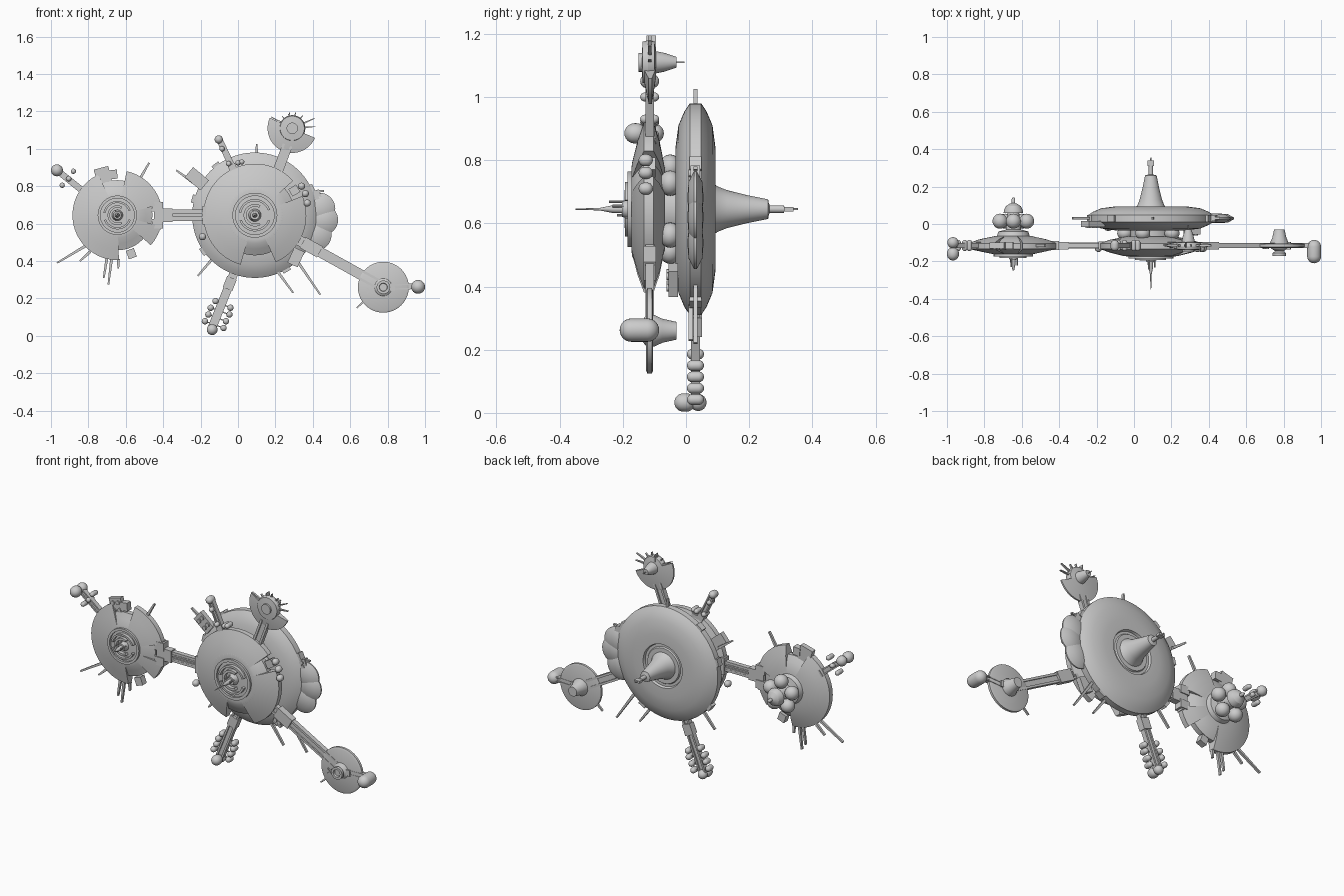
import bpy, bmesh
from math import cos, sin, pi, radians, atan2, hypot
from mathutils import Matrix, Vector

if "Cube" in bpy.data.objects:
    bpy.data.objects.remove(bpy.data.objects["Cube"])


def finish(name, bm, angle=30):
    bmesh.ops.recalc_face_normals(bm, faces=bm.faces)
    me = bpy.data.meshes.new(name)
    bm.to_mesh(me)
    bm.free()
    ob = bpy.data.objects.new(name, me)
    bpy.context.collection.objects.link(ob)
    bpy.ops.object.select_all(action='DESELECT')
    ob.select_set(True)
    bpy.context.view_layer.objects.active = ob
    bpy.ops.object.shade_smooth_by_angle(angle=radians(angle))
    return ob


def lathe(name, prof, x, z, a0=0, a1=360, steps=64):
    """Turn (radius, y) points about a y-axis at (x, z); partial sweeps get end caps."""
    bm = bmesh.new()
    full = a1 - a0 >= 360
    n = max(3, round(steps * (a1 - a0) / 360))
    rows = []
    for i in range(n if full else n + 1):
        a = radians(a0 + (a1 - a0) * i / n)
        rows.append([bm.verts.new((x + r * cos(a), y, z + r * sin(a))) for r, y in prof])
    for i in range(n):
        p, q = rows[i], rows[(i + 1) % len(rows)]
        for k in range(len(prof) - 1):
            bm.faces.new((p[k], p[k + 1], q[k + 1], q[k]))
    if not full:
        bm.faces.new(rows[0])
        bm.faces.new(rows[-1])
    bmesh.ops.remove_doubles(bm, verts=bm.verts, dist=1e-5)
    return finish(name, bm)


def beam(name, a, b, w, d, y, w2=None):
    """Box running from a to b in the xz plane, width w (to w2), depth d about y."""
    bm = bmesh.new()
    L = hypot(b[0] - a[0], b[1] - a[1])
    bmesh.ops.create_cube(bm, size=1)
    for v in bm.verts:
        wide = w if v.co.x < 0 or w2 is None else w2
        v.co = Vector(((v.co.x + .5) * L, v.co.y * d, v.co.z * wide))
    rot = Matrix.Rotation(-atan2(b[1] - a[1], b[0] - a[0]), 4, 'Y')
    bm.transform(Matrix.Translation((a[0], y, a[1])) @ rot)
    return finish(name, bm)


def capsule(name, x, z, r, y0, y1):
    """Pod with round ends spanning y0..y1."""
    arc = [i * pi / 12 for i in range(7)]
    r2 = min(r, (y1 - y0) / 2)
    prof = [(r * sin(t), y0 + r2 * (1 - cos(t))) for t in arc]
    prof += [(r * cos(t), y1 - r2 * (1 - sin(t))) for t in arc]
    return lathe(name, prof, x, z, steps=24)


def truss(name, a, b, w, y):
    """Arm made of a thin web, two side rails and small blocks."""
    beam(name + "_web", a, b, w, .012, y)
    L = hypot(b[0] - a[0], b[1] - a[1])
    ux, uz = (b[0] - a[0]) / L, (b[1] - a[1]) / L
    for s in (-1, 1):
        o = s * w * .38
        beam(name + "_rail", (a[0] - uz * o, a[1] + ux * o), (b[0] - uz * o, b[1] + ux * o), w * .24, .028, y)
    beam(name + "_block", (a[0] + ux * L * .1, a[1] + uz * L * .1),
         (a[0] + ux * L * .3, a[1] + uz * L * .3), w * 1.2, .04, y)


def panel(name, x, z, ang, w, h, y):
    """Equipment plate with studs, pointing outwards at the given angle."""
    c, s = cos(radians(ang)), sin(radians(ang))
    beam(name, (x - c * h / 2, z - s * h / 2), (x + c * h / 2, z + s * h / 2), w, .03, y)
    for i in (-1, 1):
        for j in (-1, 1):
            px, pz = x + c * i * h * .22 - s * j * w * .22, z + s * i * h * .22 + c * j * w * .22
            lathe(name + "_stud", [(0, y - .022), (.012, y - .022), (.012, y), (0, y)], px, pz, steps=12)


MX, MZ, FY, BY = .09, .645, -.115, .03   # main hub axis, front and back plane
LX = -.645                               # left station axis

# Rear main disc, with ringed recess and tail cone
half = [(.335, -.018), (.31, -.035), (.265, -.054), (.19, -.064), (.13, -.064), (.125, -.05), (.11, -.05), (.105, -.058)]
prof = [(0, BY - .058)] + [(r, BY + d) for r, d in half[::-1]] + [(r, BY - d) for r, d in half] + [(0, BY + .058)]
lathe("rear_disc", prof, MX, MZ, steps=96)
lathe("tail_cone", [(0, .08), (.085, .08), (.072, .1), (.06, .13), (.045, .19), (.031, .26), (.02, .262),
                    (.012, .265), (.012, .31), (.004, .312), (.003, .355), (0, .355)], MX, MZ, steps=48)
beam("tail_fitting", (MX - .018, MZ), (MX + .018, MZ), .014, .03, .325)
for x, z, r in ((.435, .68, .085), (.455, .62, .08), (.415, .54, .085)):
    lathe("side_lobe", [(0, .004), (r * .6, .008), (r, BY - .004), (r, BY + .004), (r * .6, .052), (0, .056)], x, z, steps=40)

# Neck between the discs
lathe("neck", [(0, -.08), (.11, -.08), (.11, -.02), (0, -.02)], MX, MZ, steps=48)
for k in range(5):
    a = radians(36 + 72 * k)
    capsule("neck_tank", MX + .14 * cos(a), MZ + .14 * sin(a), .04, -.085, -.015)


def saucer(name, x, z, R, y, front, back, spans, inner):
    """Notched saucer: a smaller full disc plus wider sectors."""
    def prof(r):
        return [(0, y - front), (inner, y - front), (inner + .02, y - front * .95), (inner + (r - inner) * .6, y - front * .66),
                (r, y - .018), (r, y + .012), (inner + (r - inner) * .6, y + back * .65), (inner, y + back), (0, y + back)]
    lathe(name + "_core", prof(R * .78), x, z)
    for a0, a1 in spans:
        lathe(name + "_sector", prof(R), x, z, a0, a1, 96)


saucer("front_saucer", MX, MZ, .275, FY, .058, .048, ((-66, 22), (42, 254)), .13)
saucer("left_saucer", LX, MZ, .24, FY, .046, .05, ((14, 78), (115, 272), (318, 346)), .1)


def hub(name, x, z, y, R, tip):
    """Stepped front rings, broken inner ring and antenna."""
    for r0, r1, d, a0, a1 in ((.86, 1, .012, 0, 360), (.62, .72, .02, 20, 170), (.62, .72, .02, 200, 340), (.38, .5, .022, 60, 300)):
        lathe(name + "_ring", [(r0 * R, y + .02), (r0 * R, y - d), (r1 * R, y - d), (r1 * R, y + .02), (r0 * R, y + .02)], x, z, a0, a1)
    lathe(name + "_boss", [(0, y - .03), (.2 * R, y - .03), (.28 * R, y), (0, y)], x, z, steps=32)
    lathe(name + "_antenna", [(0, tip), (.002, tip), (.004, y - .1 * R / .12), (.012, y - .06 * R / .12), (.014, y), (0, y)], x, z, steps=12)
    for dx, dz, L in ((.02, .01, .06), (-.015, -.02, .045), (-.01, .024, .07)):
        lathe(name + "_rod", [(0, y - L), (.004, y - L), (.004, y), (0, y)], x + dx, z + dz, steps=8)


hub("main_hub", MX, MZ, FY - .058, .12, -.35)
hub("left_hub", LX, MZ, FY - .046, .105, -.215)

# Tank cluster and dome behind the left station
lathe("left_stem", [(0, -.07), (.09, -.07), (.08, -.04), (.04, -.03), (.03, .07), (0, .07)], LX, MZ, steps=32)
for k in range(5):
    a = radians(90 + 72 * k)
    capsule("left_tank", LX + .075 * cos(a), MZ + .075 * sin(a), .04, -.025, .055)
lathe("left_dome", [(0, .06), (.052, .06), (.05, .075), (.04, .095), (.02, .108), (.01, .112), (.01, .13), (.004, .142), (0, .142)], LX, MZ, steps=32)

# Bridge and arms
truss("bridge", (-.45, MZ), (-.12, MZ), .06, FY)
for s in (-1, 1):
    beam("bridge_mid", (-.45, MZ + s * .01), (-.12, MZ + s * .01), .009, .03, FY)
    beam("bridge_socket", (-.46, MZ + s * .045), (-.40, MZ + s * .045), .05, .05, FY)
beam("main_socket", (-.19, MZ), (-.12, MZ), .1, .045, FY)
truss("upper_left_arm", (-.78, .735), (-.955, .875), .034, FY)
truss("top_arm", (-.01, .86), (-.10, 1.05), .034, FY)
truss("dish_arm", (.19, .82), (.265, 1.02), .055, FY)
truss("lower_right_arm", (.30, .525), (.76, .27), .055, FY)
truss("outer_arm", (.79, .26), (.95, .265), .03, FY)
truss("lower_arm", (-.02, .34), (-.14, .04), .046, BY)

# Pods at arm ends
capsule("upper_left_pod", -.968, .885, .032, -.195, -.125)
capsule("upper_left_pod", -.968, .885, .03, -.13, -.07)
capsule("outer_pod", .963, .262, .037, -.21, -.085)
capsule("lower_pod", -.138, .033, .029, -.037, .03)
capsule("lower_pod", -.138, .033, .027, .012, .065)
capsule("top_pod", -.103, 1.05, .022, -.145, -.085)
for x, z in ((-.94, .805), (-.88, .88), (-.905, .84), (-.05, .92), (-.085, 1.0), (0, .925), (.02, .93)):
    capsule("small_pod", x, z, .014, FY - .03, FY + .03)
for t, k in ((0, .05), (1, .047), (2, .05), (3, .04)):
    x, z = -.127 + .0155 * t, .06 + .036 * t
    for s in (-1, 1):
        capsule("rack_pod", x + s * k, z - s * .018, .017, .003, .057)
        beam("rack_strut", (x, z), (x + s * k, z - s * .018), .006, .006, BY)
for x, z in ((.34, .8), (.36, .76), (.37, .71), (-.19, .53)):
    capsule("rim_pod", x, z, .019, FY - .035, FY + .01)

# Half dish at the top
T = (.29, 1.11)
lathe("half_dish", [(0, -.135), (.05, -.135), (.132, -.118), (.132, -.108), (.05, -.095), (0, -.095)], *T, 155, 337)
lathe("dish_hub", [(0, -.15), (.03, -.15), (.03, -.14), (.065, -.137), (.07, -.12), (.065, -.1), (.035, -.095),
                   (.03, -.07), (.017, -.03), (.003, -.03), (.003, -.005), (0, -.005)], *T, steps=40)
for ang, r in ((4, .125), (24, .13), (50, .09), (78, .087), (105, .08), (130, .085), (152, .13)):
    c, s = cos(radians(ang)), sin(radians(ang))
    beam("dish_spike", (T[0] + .05 * c, T[1] + .05 * s), (T[0] + r * c, T[1] + r * s), .011, .012, FY, .003)
beam("dish_mast", (.28, 1.12), (.275, 1.195), .02, .03, FY + .005, .003)

# Lower right disc
D = (.777, .26)
lathe("lower_disc", [(0, -.127), (.125, -.127), (.136, -.122), (.136, -.108), (.125, -.104), (0, -.104)], *D)
lathe("lower_disc_hub", [(0, -.16), (.02, -.16), (.022, -.172), (.036, -.172), (.036, -.155), (.022, -.145), (.045, -.13),
                         (.05, -.12), (.05, -.1), (.038, -.075), (.028, -.03), (0, -.03)], *D, steps=40)
beam("lower_disc_spike", (.69, .20), (.635, .15), .012, .012, FY, .008)
for s in (-1, 1):
    beam("lower_disc_cross", (.69, .24 - s * .014), (.72, .24 + s * .014), .006, .014, -.127)

# Equipment panels, rim blocks and spikes
panel("rear_panel", -.22, .84, 140, .07, .11, BY - .03)
panel("rear_panel", .31, .42, -115, .06, .09, BY - .07)
panel("left_panel", -.72, .85, 105, .08, .1, FY)
panel("right_panel", .40, .74, 20, .06, .09, BY)
for cx, R, y, angs in ((LX, .225, FY, (0, 12, -14, 96, 290)), (MX, .255, FY, (32, 108, 200, -35)), (MX, .33, BY, (25, 128, 165, 215, 300))):
    for a in map(radians, angs):
        c, s = cos(a), sin(a)
        beam("rim_block", (cx + (R - .03) * c, MZ + (R - .03) * s), (cx + (R + .018) * c, MZ + (R + .018) * s), .045, .038, y)
for x0, z0, x1, z1, y in (
        (-.53, .83, -.475, .925, FY), (-.80, .49, -.967, .39, FY), (-.79, .45, -.845, .40, FY), (-.70, .42, -.718, .31, FY),
        (-.675, .42, -.693, .275, FY), (-.64, .41, -.64, .36, FY), (.10, .95, .10, 1.025, BY), (-.13, .42, -.215, .32, BY),
        (.20, .36, .295, .23, .015), (.31, .41, .44, .22, BY), (-.24, .82, -.33, .885, BY), (.40, .77, .46, .775, BY)):
    beam("spike", (x0, z0), (x1, z1), .016, .014, y, .009)
